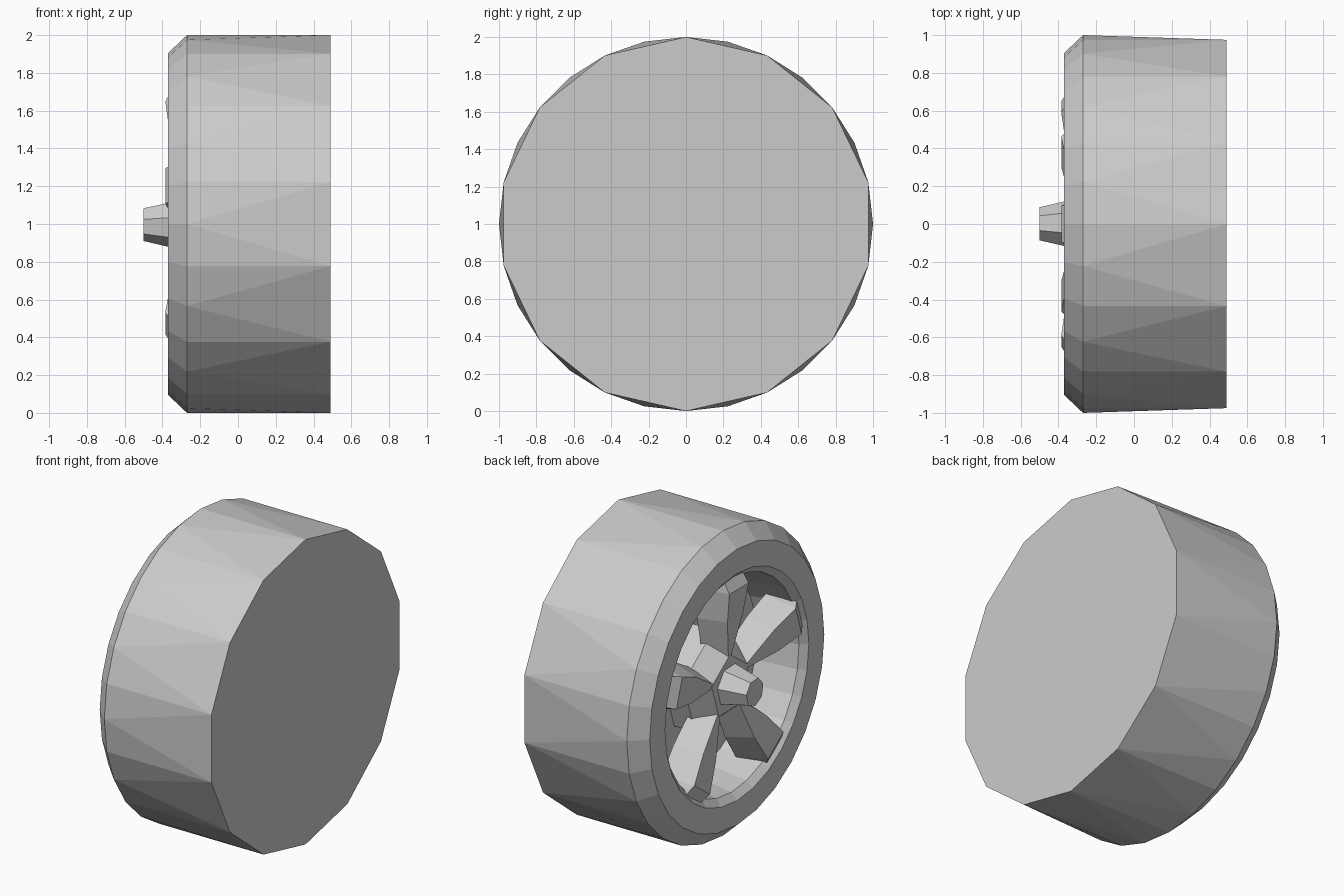
import bpy, bmesh, math

if "Cube" in bpy.data.objects:
    bpy.data.objects.remove(bpy.data.objects["Cube"])

CZ = 1.0  # axle height


def ring(bm, x, r, n, start=90.0):
    """Ring of vertices around the axle (x axis)."""
    out = []
    for i in range(n):
        a = math.radians(start) + 2 * math.pi * i / n
        out.append(bm.verts.new((x, r * math.cos(a), CZ + r * math.sin(a))))
    return out


def band(bm, a, b):
    n = len(a)
    for i in range(n):
        j = (i + 1) % n
        bm.faces.new((a[i], a[j], b[j], b[i]))


def finish(bm, name):
    bmesh.ops.recalc_face_normals(bm, faces=bm.faces)
    me = bpy.data.meshes.new(name)
    bm.to_mesh(me)
    bm.free()
    ob = bpy.data.objects.new(name, me)
    bpy.context.collection.objects.link(ob)
    return ob


def lathe(name, profile, n, start=90.0):
    """Closed prism stack from (x, radius) pairs."""
    bm = bmesh.new()
    rings = [ring(bm, x, r, n, start) for x, r in profile]
    for a, b in zip(rings, rings[1:]):
        band(bm, a, b)
    bm.faces.new(rings[0])
    bm.faces.new(rings[-1])
    return finish(bm, name)


# Tyre with recessed rim: 28 sides at the front, 14 sides at the back
bm = bmesh.new()
back = ring(bm, 0.49, 1.0, 14)
profile = [(-0.27, 1.0), (-0.37, 0.905), (-0.37, 0.745), (-0.33, 0.70), (-0.05, 0.66)]
rings = [ring(bm, x, r, 28) for x, r in profile]
for a, b in zip(rings, rings[1:]):
    band(bm, a, b)
bm.faces.new(rings[-1])
bm.faces.new(back)
tread = rings[0]
for k in range(14):
    n = (k + 1) % 14
    e0, odd, e1 = tread[2 * k], tread[2 * k + 1], tread[(2 * k + 2) % 28]
    bm.faces.new((e0, odd, back[k]))
    bm.faces.new((odd, back[n], back[k]))
    bm.faces.new((odd, e1, back[n]))
finish(bm, "tyre_and_rim")

# Five tapered spokes, one pointing straight up
# sections: radius, front half width, front x, back half width, back x
SECTIONS = [
    (0.72, 0.095, -0.345, 0.14, -0.17),
    (0.65, 0.10, -0.385, 0.14, -0.17),
    (0.45, 0.08, -0.357, 0.13, -0.17),
    (0.17, 0.01, -0.315, 0.07, -0.17),
]
for s in range(5):
    ang = math.radians(90 + 72 * s)
    c, sn = math.cos(ang), math.sin(ang)
    bm = bmesh.new()
    loops = []
    for r, wf, xf, wb, xb in SECTIONS:
        corners = [(xf, -wf), (xf, wf), (xb, wb), (xb, -wb)]
        loops.append([bm.verts.new((x, r * c - t * sn, CZ + r * sn + t * c))
                      for x, t in corners])
    for a, b in zip(loops, loops[1:]):
        band(bm, a, b)
    bm.faces.new(loops[0])
    bm.faces.new(loops[-1])
    finish(bm, f"spoke_{s + 1}")

# Five-sided hub plate sloping back between the spokes
lathe("hub_plate", [(-0.32, 0.2), (-0.2, 0.33), (-0.05, 0.33)], 5)

# Tapered axle cap
lathe("axle_cap", [(-0.5, 0.09), (-0.31, 0.135)], 7, start=-93)
